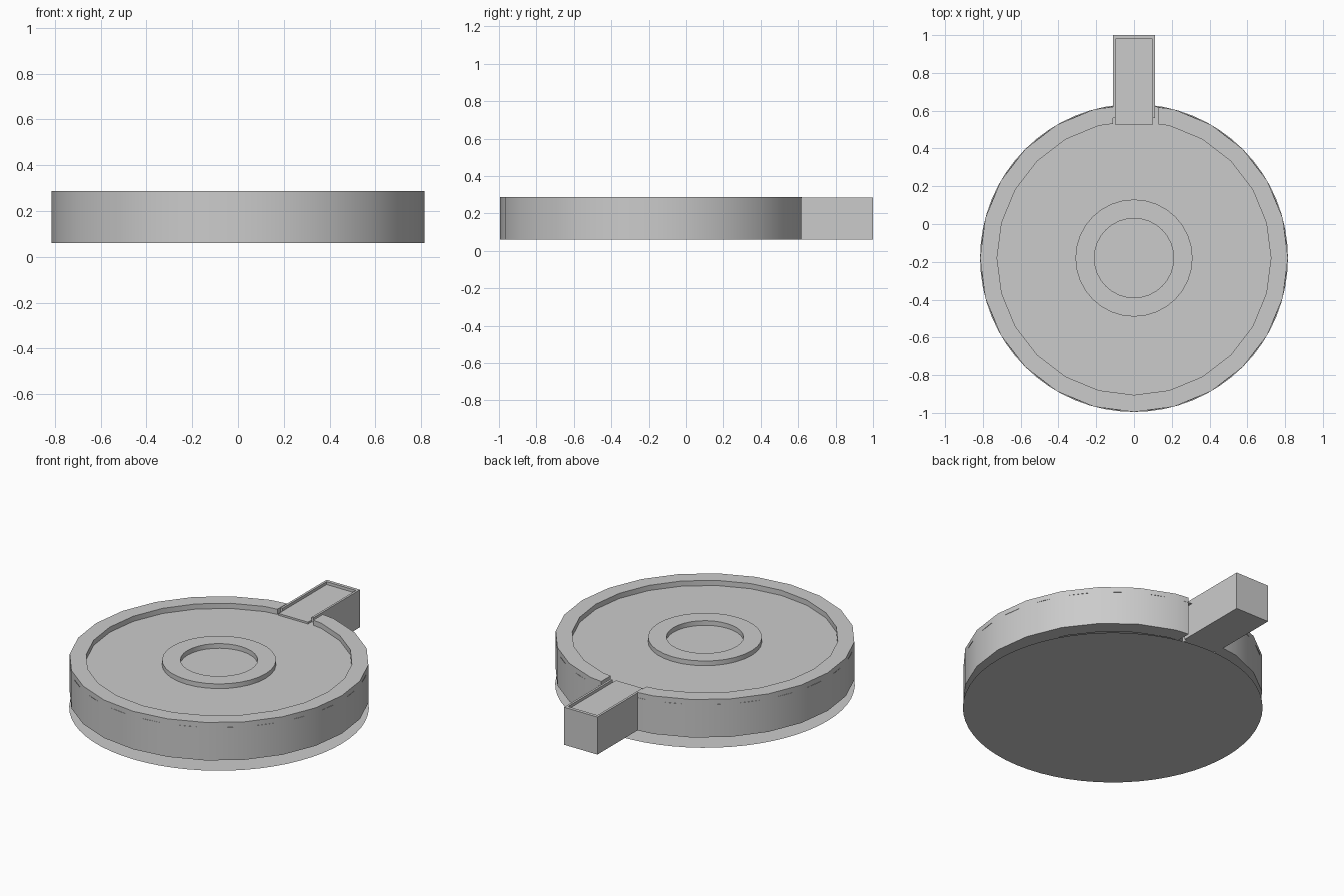
import bpy, bmesh, math

if "Cube" in bpy.data.objects:
    bpy.data.objects.remove(bpy.data.objects["Cube"])

CY = -0.18          # centre of the round body
R_OUT, R_IN = 0.815, 0.725
Z_LOW, Z_LID, Z_TOP = 0.06, 0.257, 0.288


def make_object(name, verts, faces, smooth=True):
    mesh = bpy.data.meshes.new(name)
    mesh.from_pydata(verts, [], faces)
    bm = bmesh.new()
    bm.from_mesh(mesh)
    bmesh.ops.recalc_face_normals(bm, faces=bm.faces)
    bm.to_mesh(mesh)
    bm.free()
    ob = bpy.data.objects.new(name, mesh)
    bpy.context.collection.objects.link(ob)
    if smooth:
        bpy.ops.object.select_all(action='DESELECT')
        ob.select_set(True)
        bpy.context.view_layer.objects.active = ob
        bpy.ops.object.shade_smooth_by_angle(angle=math.radians(30))
    return ob


def circle(r, n):
    return [(r * math.sin(2 * math.pi * i / n),
             CY + r * math.cos(2 * math.pi * i / n)) for i in range(n)]


def disc(name, r, z, n=64):
    make_object(name, [(x, y, z) for x, y in circle(r, n)], [tuple(reversed(range(n)))], False)


def band(name, outer, inner, z0, z1, closed):
    """Rectangular section swept along matching outer and inner outlines."""
    n = len(outer)
    verts, faces = [], []
    for o, i in zip(outer, inner):
        verts += [(*o, z0), (*o, z1), (*i, z1), (*i, z0)]
    for k in range(n if closed else n - 1):
        a, b = 4 * k, 4 * ((k + 1) % n)
        faces += [(a + j, b + j, b + (j + 1) % 4, a + (j + 1) % 4) for j in range(4)]
    if not closed:
        faces += [(0, 1, 2, 3), tuple(range(4 * n - 4, 4 * n))]
    return make_object(name, verts, faces)


def open_outline(r, x_start, x_end):
    """24-sided outline, cut open at the back where the spout enters."""
    pts = circle(r, 24)
    x1, y1 = pts[1]
    y_at = lambda x: CY + r + (y1 - CY - r) * abs(x) / x1
    return [(x_start, y_at(x_start))] + pts[1:] + [(x_end, y_at(x_end))]


# Round plates
disc("base_plate", R_OUT, 0.0)
disc("lid_plate", 0.811, Z_LID)

# Outer rim, notched beside the spout
band("outer_rim", open_outline(R_OUT, 0.13, -0.11), open_outline(R_IN, 0.13, -0.11),
     Z_LOW, Z_TOP, False)

# Raised ring in the centre
band("centre_ring", circle(0.31, 32), circle(0.21, 32), Z_LID - 0.005, Z_TOP - 0.003, True)


def box(name, x0, x1, y0, y1, z0, z1):
    v = [(x, y, z) for x in (x0, x1) for y in (y0, y1) for z in (z0, z1)]
    f = [(0, 1, 3, 2), (4, 6, 7, 5), (0, 4, 5, 1), (2, 3, 7, 6), (0, 2, 6, 4), (1, 5, 7, 3)]
    return make_object(name, v, f, False)


# Spout: three walls around a sunken channel
band("spout_walls",
     [(-0.112, 0.56), (-0.112, 1.0), (0.11, 1.0), (0.11, 0.56)],
     [(-0.098, 0.56), (-0.098, 0.98), (0.097, 0.98), (0.097, 0.56)],
     Z_LOW, Z_TOP - 0.003, False)
box("spout_channel", -0.098, 0.097, 0.525, 0.98, Z_LOW, 0.268)
